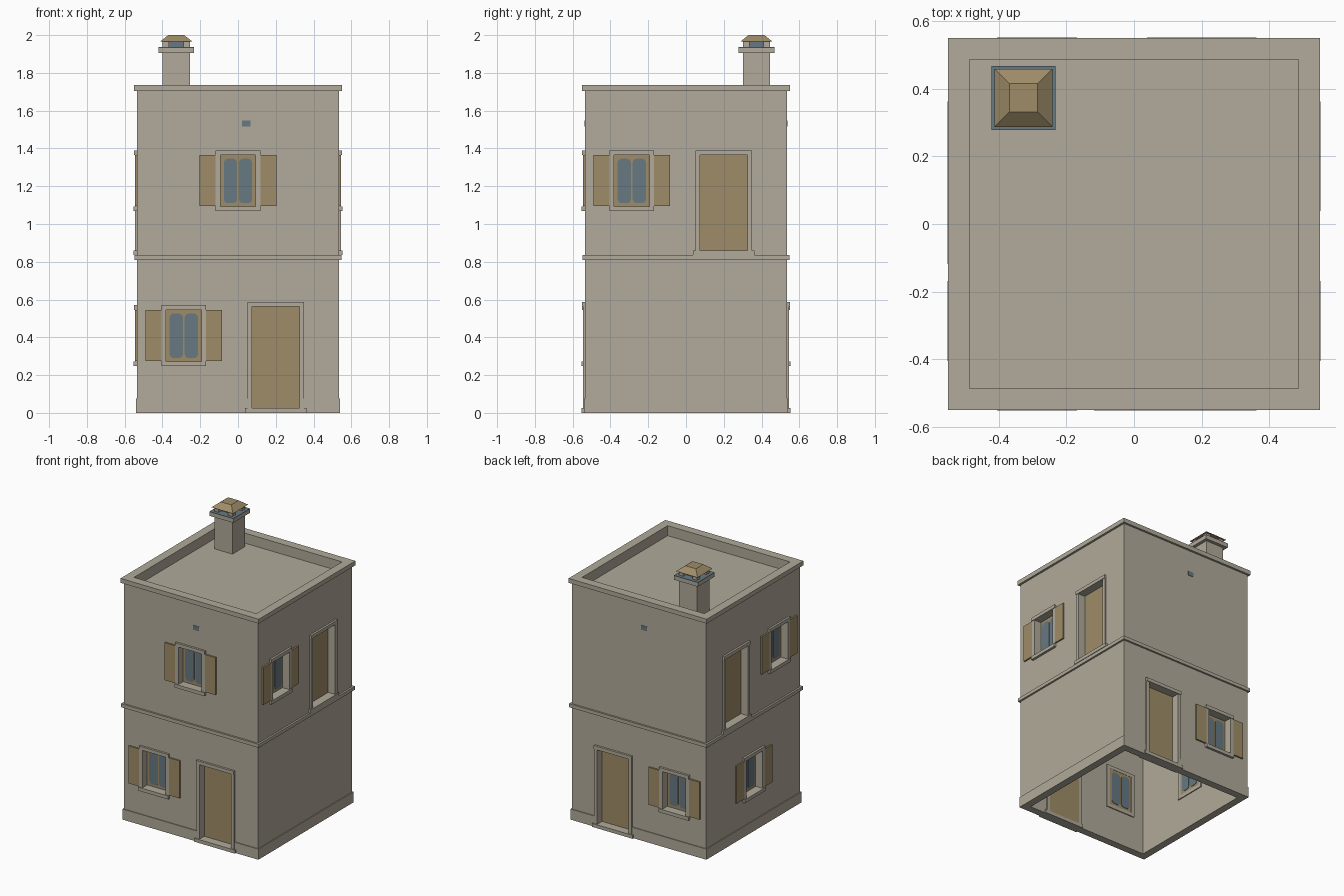
import bpy, bmesh, math
from mathutils import Matrix

cube = bpy.data.objects.get("Cube")
if cube:
    bpy.data.objects.remove(cube, do_unlink=True)


def material(name, rgb):
    m = bpy.data.materials.new(name)
    m.use_nodes = True
    m.diffuse_color = (*rgb, 1)
    bsdf = next(n for n in m.node_tree.nodes if n.type == 'BSDF_PRINCIPLED')
    bsdf.inputs["Base Color"].default_value = (*rgb, 1)
    return m


STONE = material("warm stone", (0.44, 0.405, 0.325))
WOOD = material("tan wood", (0.345, 0.265, 0.14))
BLUE = material("slate blue", (0.135, 0.19, 0.225))

WALL, INNER = 0.535, 0.487
SIDES = {"front": 0, "right": 90, "back": 180, "left": -90}


def finish(name, bm, mat, turn=0):
    bmesh.ops.recalc_face_normals(bm, faces=bm.faces)
    bm.transform(Matrix.Rotation(math.radians(turn), 4, 'Z'))
    me = bpy.data.meshes.new(name)
    bm.to_mesh(me)
    bm.free()
    me.materials.append(mat)
    ob = bpy.data.objects.new(name, me)
    bpy.context.collection.objects.link(ob)
    return ob


def box(name, mat, x0, x1, y0, y1, z0, z1, turn=0, top=1.0, rounding=0):
    """Box between limits; top scales the upper face, rounding softens y-aligned edges."""
    bm = bmesh.new()
    bmesh.ops.create_cube(bm, size=1)
    for v in bm.verts:
        s = top if v.co.z > 0 else 1
        v.co.x = (x0 + x1) / 2 + v.co.x * (x1 - x0) * s
        v.co.y = (y0 + y1) / 2 + v.co.y * (y1 - y0) * s
        v.co.z = z1 if v.co.z > 0 else z0
    if rounding:
        edges = [e for e in bm.edges
                 if abs(e.verts[0].co.y - e.verts[1].co.y) > 1e-5]
        bmesh.ops.bevel(bm, geom=edges, offset=rounding, segments=4,
                        profile=0.5, affect='EDGES')
    return finish(name, bm, mat, turn)


def ring(name, outer, inner, z0, z1):
    """Square band around the house."""
    bm = bmesh.new()
    loops = []
    for r, z in ((outer, z0), (outer, z1), (inner, z1), (inner, z0)):
        loops.append([bm.verts.new((r * a, r * b, z))
                      for a, b in ((-1, -1), (1, -1), (1, 1), (-1, 1))])
    for i in range(4):
        a, b = loops[i], loops[(i + 1) % 4]
        for j in range(4):
            k = (j + 1) % 4
            bm.faces.new((a[j], a[k], b[k], b[j]))
    return finish(name, bm, STONE)


def on_wall(side, name, mat, u0, u1, d0, d1, z0, z1, **kw):
    """Box on a wall: u runs along it, d is the distance out from the centre."""
    return box(side + "_" + name, mat, u0, u1, -d1, -d0, z0, z1,
               turn=SIDES[side], **kw)


cutters = []


def opening(side, u0, u1, z0, z1):
    cutters.append(on_wall(side, "opening_cutter", STONE, u0, u1, 0.44, 0.6, z0, z1))


def frame(side, kind, u, half, z0, z1, t=0.025):
    for s, label in ((-1, "left"), (1, "right")):
        a, b = sorted((u + s * half, u + s * (half - t)))
        on_wall(side, f"{kind}_{label}_jamb", STONE, a, b, 0.48, 0.546, z0, z1 - t)
    on_wall(side, kind + "_lintel", STONE, u - half, u + half, 0.48, 0.55, z1 - t, z1)


def window(side, level, u, z):
    kind = level + "_window"
    opening(side, u - 0.1, u + 0.1, z + 0.01, z + 0.31)
    frame(side, kind, u, 0.118, z + 0.025, z + 0.322)
    on_wall(side, kind + "_sill", STONE, u - 0.118, u + 0.118, 0.48, 0.552, z, z + 0.025)
    on_wall(side, kind + "_sash", WOOD, u - 0.094, u + 0.094, 0.482, 0.49,
            z + 0.024, z + 0.298)
    for s in (-1, 1):
        # rounded panes on both faces of the sash, then the open shutter
        c = u + s * 0.04
        on_wall(side, kind + "_pane", BLUE, c - 0.035, c + 0.035, 0.479, 0.493,
                z + 0.042, z + 0.278, rounding=0.022)
        a, b = sorted((u + s * 0.118, u + s * 0.203))
        on_wall(side, kind + "_shutter", WOOD, a, b, WALL - 0.002, 0.546,
                z + 0.028, z + 0.298)


def door(side, level, u, z0, z1):
    kind = level + "_door"
    opening(side, u - 0.135, u + 0.135, z0 + 0.01, z1 - 0.01)
    frame(side, kind, u, 0.15, z0, z1)
    on_wall(side, kind + "_panel", WOOD, u - 0.126, u + 0.126, 0.48, 0.49,
            z0 + 0.02, z1 - 0.024)
    on_wall(side, kind + "_step", STONE, u - 0.162, u + 0.162, 0.48, 0.552, z0, z0 + 0.025)


# Windows, doors and vents
LOW, HIGH = 0.248, 1.068
window("front", "lower", -0.287, LOW)
window("front", "upper", 0, HIGH)
window("right", "upper", -0.287, HIGH)
window("back", "lower", 0.287, LOW)
window("left", "lower", 0, LOW)
window("left", "upper", 0.287, HIGH)
door("front", "lower", 0.2, 0, 0.588)
door("back", "lower", -0.2, 0, 0.588)
door("right", "upper", 0.2, 0.835, 1.39)
door("left", "upper", -0.2, 0.835, 1.39)
for side in ("front", "back"):
    on_wall(side, "vent", BLUE, 0.02, 0.065, WALL - 0.003, WALL + 0.003, 1.515, 1.547)

# Walls, plinth and trim bands
walls = ring("walls", WALL, INNER, 0, 1.71)
plinth = ring("plinth", 0.541, WALL - 0.002, 0, 0.076)
ring("string_course", 0.548, WALL - 0.002, 0.81, 0.835)
ring("parapet_cap", 0.55, INNER, 1.705, 1.737)
box("roof_deck", STONE, -0.49, 0.49, -0.49, 0.49, 1.64, 1.665)

# Cut the openings, then drop the cutters
for ob in (walls, plinth):
    for c in cutters:
        mod = ob.modifiers.new("opening", 'BOOLEAN')
        mod.object = c
        mod.operation = 'DIFFERENCE'
        mod.solver = 'EXACT'
    graph = bpy.context.evaluated_depsgraph_get()
    cut = bpy.data.meshes.new_from_object(ob.evaluated_get(graph))
    ob.modifiers.clear()
    ob.data = cut
for c in cutters:
    bpy.data.objects.remove(c, do_unlink=True)

# Chimney
CX, CY = -0.327, 0.373


def chimney(name, mat, r, z0, z1, dx=0, dy=0, top=1.0):
    return box(name, mat, CX + dx - r, CX + dx + r, CY + dy - r, CY + dy + r, z0, z1, top=top)


chimney("chimney_stack", STONE, 0.072, 1.65, 1.91)
chimney("chimney_collar", STONE, 0.095, 1.905, 1.932)
chimney("chimney_collar_top", BLUE, 0.095, 1.932, 1.936)
chimney("chimney_flue", BLUE, 0.04, 1.934, 1.968)
for sx in (-1, 1):
    for sy in (-1, 1):
        chimney("chimney_cap_post", STONE, 0.017, 1.934, 1.968, sx * 0.055, sy * 0.055)
chimney("chimney_cap", WOOD, 0.086, 1.965, 2.0, top=0.49)
